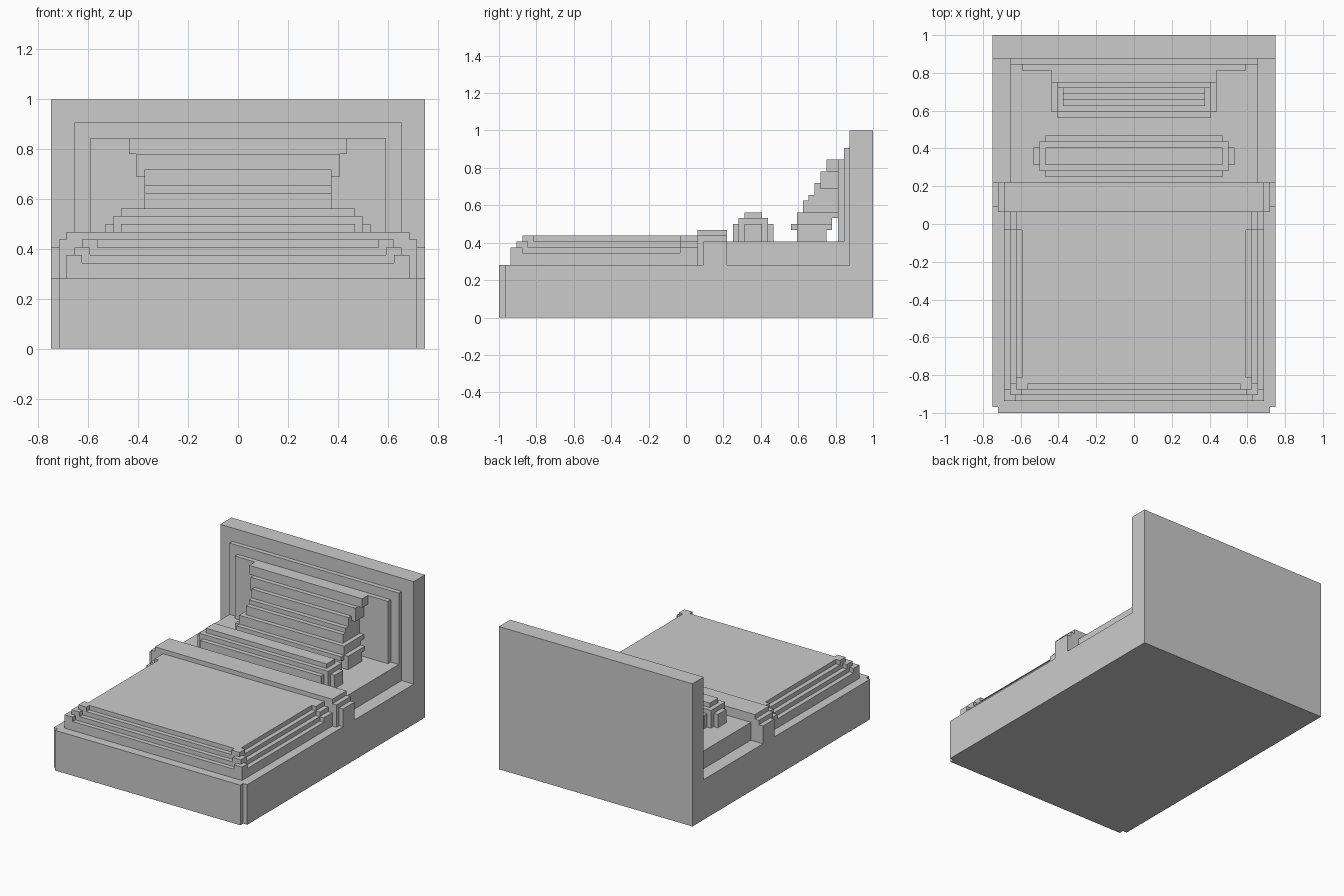
import bpy, bmesh
from mathutils import Matrix, Vector

if "Cube" in bpy.data.objects:
    bpy.data.objects.remove(bpy.data.objects["Cube"])

U = 1 / 32  # block size; all part sizes below are counted in blocks


def part(name, boxes):
    """Boxes are (x0, x1, y0, y1, z0, z1) in blocks; x0 > 0 is mirrored."""
    bm = bmesh.new()

    def add(x0, x1, y0, y1, z0, z1):
        c = Vector((x0 + x1, y0 + y1, z0 + z1)) * U / 2
        s = Matrix.Diagonal(((x1 - x0) * U, (y1 - y0) * U, (z1 - z0) * U, 1))
        bmesh.ops.create_cube(bm, size=1, matrix=Matrix.Translation(c) @ s)

    for x0, x1, y0, y1, z0, z1 in boxes:
        add(x0, x1, y0, y1, z0, z1)
        if x0 > 0:
            add(-x1, -x0, y0, y1, z0, z1)
    me = bpy.data.meshes.new(name)
    bm.to_mesh(me)
    bm.free()
    ob = bpy.data.objects.new(name, me)
    bpy.context.collection.objects.link(ob)
    return ob


def mid(w, y0, y1, z0, z1):
    """Box centred on x with half width w."""
    return (-w, w, y0, y1, z0, z1)


# Bed base with notched front corners
part("bed_base", [mid(24, -31, 28, 0, 9), mid(23, -32, -31, 0, 9)])

# Headboard with two raised panels
part("headboard", [mid(24, 28, 32, 0, 32),
                   mid(21, 27, 28, 13, 29),
                   mid(19, 26, 27, 13, 27)])

# Mattress
part("mattress", [mid(21, 3, 28, 9, 13)])

# Duvet: stepped tiers, raised by one block at the front corners and back ends
duvet = []
for k in range(4):
    z0 = 9 if k == 0 else 10 + k
    duvet.append(mid(22 - k, -30 + k, 2, z0, 11 + k))
    if k < 3:
        duvet.append((20 - k, 22 - k, -30 + k, -29 + k, 11 + k, 12 + k))
        duvet.append((21 - k, 22 - k, -29 + k, -28 + k, 11 + k, 12 + k))
        duvet.append((21 - k, 22 - k, -1, 2, 11 + k, 12 + k))
part("duvet", duvet)

# Folded blanket edge draped over the sides
part("blanket_fold", [mid(23, 2, 3, 9, 14), mid(24, 3, 7, 9, 13),
                      mid(23, 3, 7, 13, 14), mid(22, 2, 7, 14, 15)])

# Small front pillow
part("front_pillow", [mid(15, 8, 15, 13, 16), mid(16, 9, 14, 13, 17),
                      mid(17, 10, 13, 13, 16), mid(15, 10, 13, 17, 18)])

# Large pillow leaning on the headboard: (half width, y0, y1, z0, z1) rows
rows = [(14, 19, 24, 13, 15), (14, 19, 25, 15, 16), (13, 18, 19, 15, 16),
        (13, 19, 25, 16, 17), (13, 19, 26, 17, 18), (12, 20, 26, 18, 20),
        (12, 21, 26, 20, 21), (12, 22, 26, 21, 23), (13, 23, 26, 22, 25),
        (14, 24, 26, 25, 27)]
part("leaning_pillow", [mid(*r) for r in rows])
